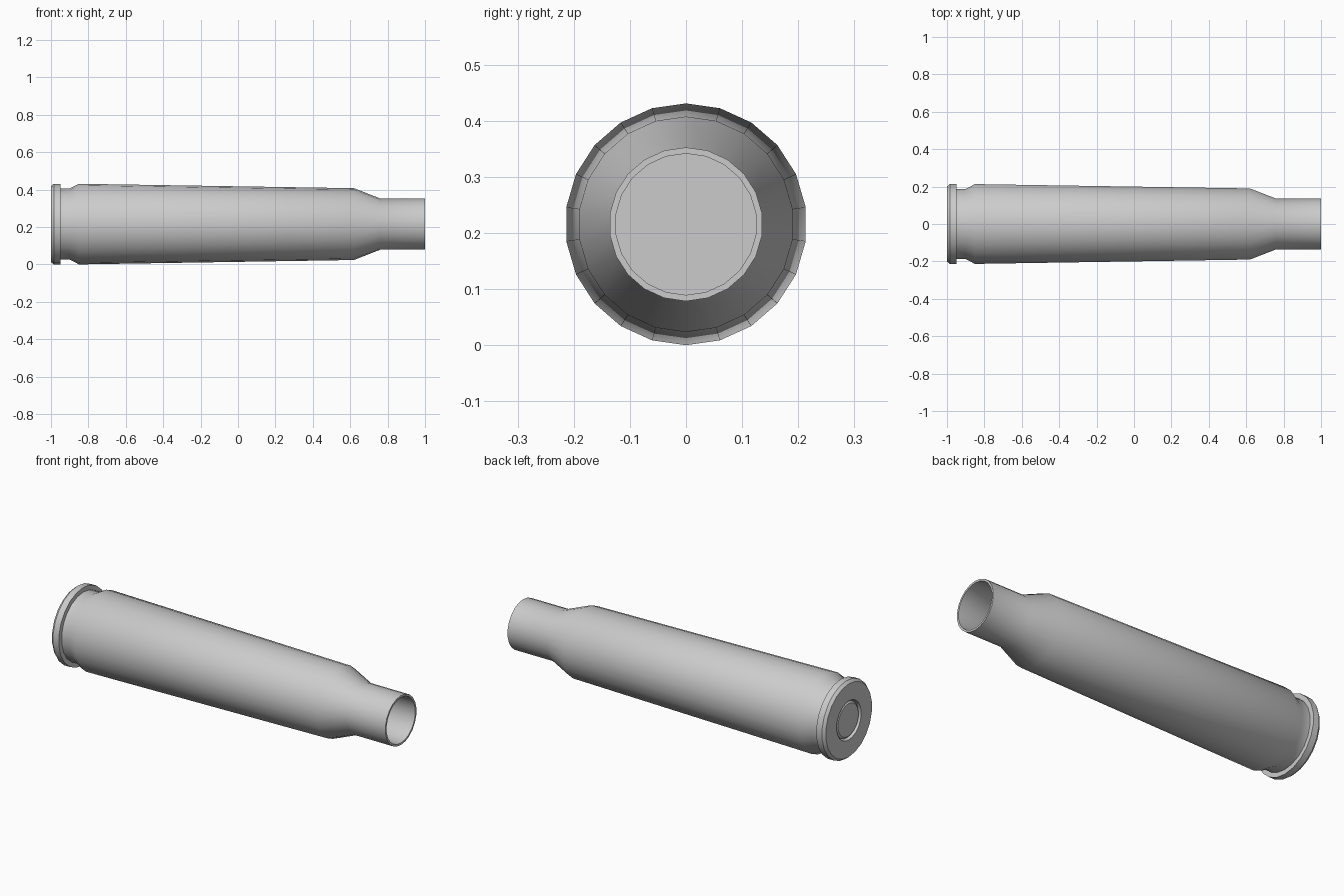
import bpy, bmesh
from math import pi, cos, sin, radians

if "Cube" in bpy.data.objects:
    bpy.data.objects.remove(bpy.data.objects["Cube"])

SIDES = 22
AXIS_Z = 0.2155


def lathe(name, profile, sides=SIDES):
    """Spin (x, radius) points around the long axis; radius 0 closes an end."""
    bm = bmesh.new()
    rings = []
    for x, r in profile:
        if r == 0:
            rings.append([bm.verts.new((x, 0, AXIS_Z))])
        else:
            rings.append([bm.verts.new((x, r * sin(2 * pi * i / sides),
                                        AXIS_Z + r * cos(2 * pi * i / sides)))
                          for i in range(sides)])
    for a, b in zip(rings, rings[1:]):
        for i in range(sides):
            j = (i + 1) % sides
            if len(a) == 1:
                bm.faces.new((a[0], b[i], b[j]))
            elif len(b) == 1:
                bm.faces.new((a[i], b[0], a[j]))
            else:
                bm.faces.new((a[i], b[i], b[j], a[j]))
    bmesh.ops.recalc_face_normals(bm, faces=bm.faces)
    mesh = bpy.data.meshes.new(name)
    bm.to_mesh(mesh)
    bm.free()
    obj = bpy.data.objects.new(name, mesh)
    bpy.context.collection.objects.link(obj)
    bpy.ops.object.select_all(action='DESELECT')
    obj.select_set(True)
    bpy.context.view_layer.objects.active = obj
    bpy.ops.object.shade_smooth_by_angle(angle=radians(30))
    return obj


# Case: primer pocket, rim, extractor groove, tapered body, shoulder, neck, bore
lathe("case", [
    (-0.97, 0), (-0.97, 0.105), (-1.0, 0.108),
    (-1.0, 0.203), (-0.985, 0.2155), (-0.95, 0.2155),
    (-0.95, 0.19), (-0.90, 0.19), (-0.85, 0.2155),
    (0.62, 0.192), (0.76, 0.137), (1.0, 0.137),
    (1.0, 0.126), (0.76, 0.126), (0.62, 0.181),
    (-0.80, 0.20), (-0.84, 0.18), (-0.84, 0),
])

# Primer cap seated in the base
lathe("primer", [
    (-0.97, 0), (-0.97, 0.10), (-0.988, 0.10), (-0.996, 0.09), (-0.996, 0),
])
